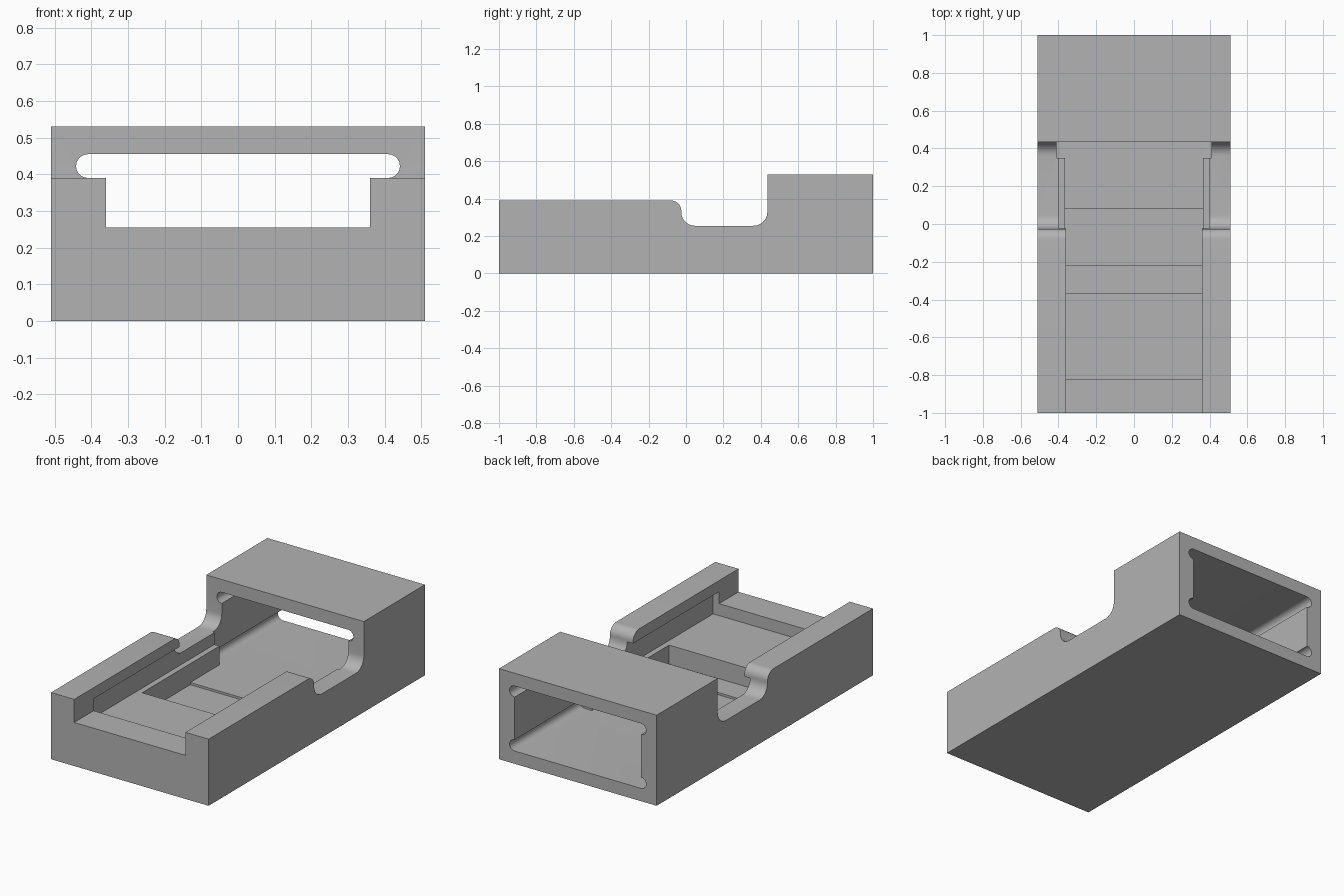
import bpy, bmesh, math

cube = bpy.data.objects.get("Cube")
if cube:
    bpy.data.objects.remove(cube, do_unlink=True)

grey = bpy.data.materials.new("plain grey")
grey.use_nodes = True
GREY = (0.45, 0.45, 0.45, 1)
grey.diffuse_color = GREY
grey.node_tree.nodes["Principled BSDF"].inputs["Base Color"].default_value = GREY


def arc(cx, cz, r, start, end, steps=10):
    """Points on an arc, angles in degrees."""
    angles = [math.radians(start + (end - start) * i / steps) for i in range(steps + 1)]
    return [(cx + r * math.cos(a), cz + r * math.sin(a)) for a in angles]


def extrude(name, outline, axis, lo, hi):
    """Extrude a 2D outline along x (outline in y, z) or y (outline in x, z)."""
    bm = bmesh.new()
    place = (lambda u, v, d: (d, u, v)) if axis == "x" else (lambda u, v, d: (u, d, v))
    rings = [[bm.verts.new(place(u, v, d)) for u, v in outline] for d in (lo, hi)]
    for ring in rings:
        bm.faces.new(ring)
    n = len(outline)
    for i in range(n):
        j = (i + 1) % n
        bm.faces.new((rings[0][i], rings[0][j], rings[1][j], rings[1][i]))
    bmesh.ops.recalc_face_normals(bm, faces=bm.faces)
    mesh = bpy.data.meshes.new(name)
    bm.to_mesh(mesh)
    bm.free()
    obj = bpy.data.objects.new(name, mesh)
    bpy.context.collection.objects.link(obj)
    mesh.materials.append(grey)
    return obj


def box(name, half_width, y0, y1, z0, z1):
    w = half_width
    return extrude(name, [(-w, z0), (w, z0), (w, z1), (-w, z1)], "y", y0, y1)


def carve(body, cutter):
    cutter.hide_render = True
    mod = body.modifiers.new("carve", "BOOLEAN")
    mod.operation = "DIFFERENCE"
    mod.solver = "EXACT"
    mod.object = cutter
    bpy.context.view_layer.objects.active = body
    bpy.ops.object.modifier_apply(modifier=mod.name)
    bpy.data.objects.remove(cutter, do_unlink=True)


# Body: side profile with a low front, a rounded saddle and a tall rear
profile = [(-1, 0), (1, 0), (1, 0.53), (0.435, 0.53)]
profile += arc(0.36, 0.33, 0.075, 0, -90)
profile += arc(0.048, 0.328, 0.073, -90, -180)
profile += arc(-0.08, 0.335, 0.055, 0, 90)
profile += [(-1, 0.39)]
body = extrude("housing", profile, "x", -0.51, 0.51)

# Front channel, undercut tray and stepped floor pockets
carve(body, box("front_channel", 0.36, -1.1, 0.2, 0.255, 0.6))
carve(body, box("undercut_tray", 0.398, -0.82, 0.36, 0.185, 0.325))
carve(body, box("floor_pocket", 0.365, -0.365, 0.36, 0.075, 0.22))
carve(body, box("deep_pocket", 0.365, -0.22, 0.08, 0.062, 0.15))

# Rear tunnel with round relief grooves in its four corners
LOW, HIGH, R, SIDE = 0.075, 0.455, 0.0325, 0.41
reach = 0.442 - R
right = arc(reach, LOW + R, R, -90, 90) + arc(reach, HIGH - R, R, -90, 90)
right = [(min(x, 0.442), z) for x, z in right]
left = [(-x, z) for x, z in reversed(right)]
carve(body, extrude("rear_tunnel", right + left, "y", 0.35, 1.1))

# Smooth the rounded faces, keep hard edges
bpy.ops.object.select_all(action="DESELECT")
body.select_set(True)
bpy.context.view_layer.objects.active = body
bpy.ops.object.shade_smooth_by_angle(angle=math.radians(30))
